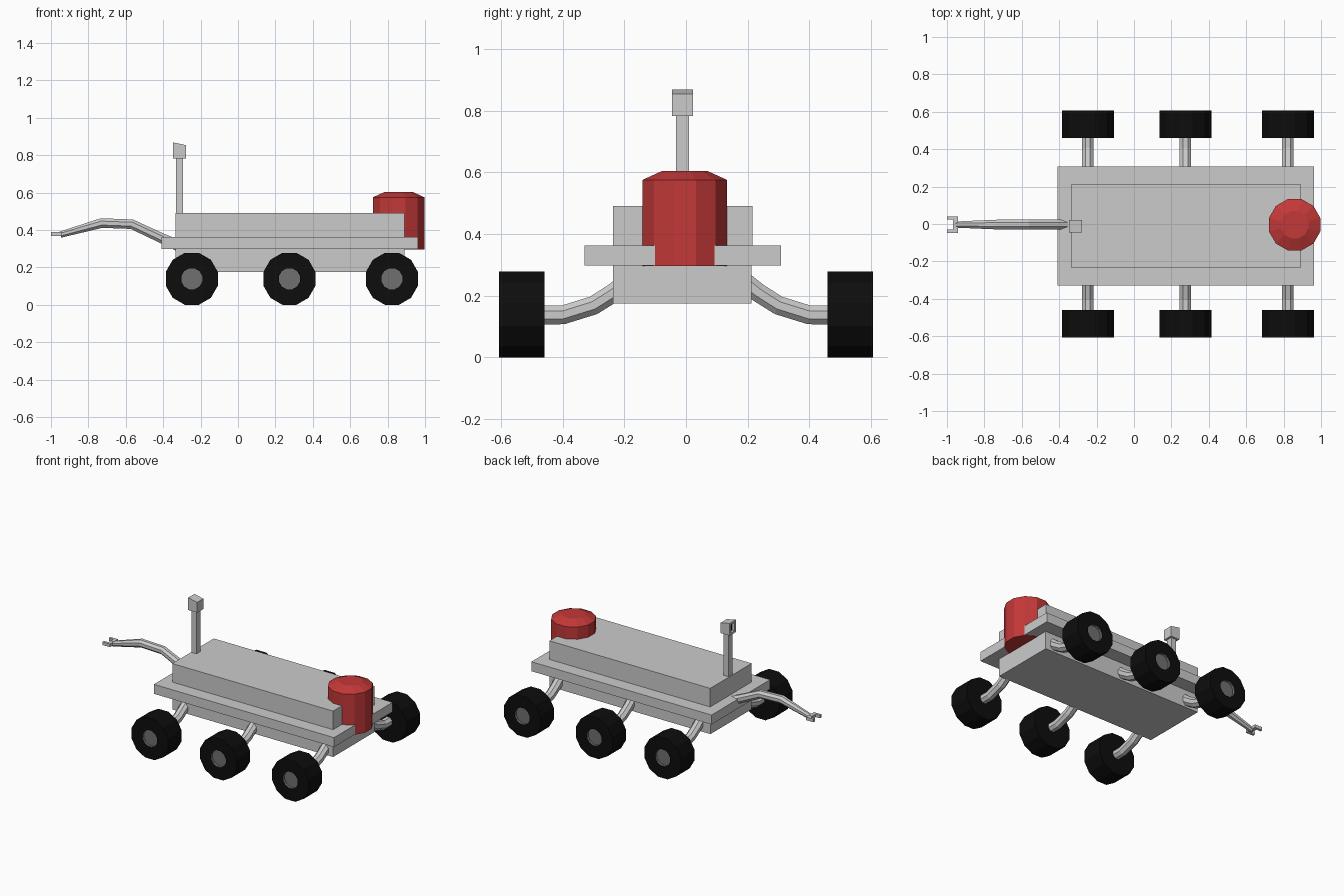
import bpy, bmesh
from math import pi, cos, sin
from mathutils import Matrix, Vector

if "Cube" in bpy.data.objects:
    bpy.data.objects.remove(bpy.data.objects["Cube"])


def material(name, rgb):
    m = bpy.data.materials.new(name)
    m.diffuse_color = (*rgb, 1)
    m.use_nodes = True
    m.node_tree.nodes["Principled BSDF"].inputs["Base Color"].default_value = m.diffuse_color
    return m


BLACK = material("tyre_black", (0.004, 0.004, 0.004))
DARK = material("hub_grey", (0.16, 0.16, 0.16))
RED = material("tank_red", (0.55, 0.04, 0.04))


def finish(name, bm, mats=()):
    bmesh.ops.recalc_face_normals(bm, faces=bm.faces)
    me = bpy.data.meshes.new(name)
    bm.to_mesh(me)
    bm.free()
    for m in mats:
        me.materials.append(m)
    ob = bpy.data.objects.new(name, me)
    bpy.context.collection.objects.link(ob)
    return ob


def add_box(bm, lo, hi):
    lo, hi = Vector(lo), Vector(hi)
    mat = Matrix.Translation((lo + hi) / 2) @ Matrix.Diagonal((*(hi - lo), 1))
    return bmesh.ops.create_cube(bm, size=1, matrix=mat)["verts"]


def box(name, lo, hi):
    bm = bmesh.new()
    add_box(bm, lo, hi)
    return finish(name, bm)


def loft(name, rings, mats=(), last_mat_rings=0):
    """Skin a list of point rings and cap both ends; the last faces may use material 1."""
    bm = bmesh.new()
    vs = [[bm.verts.new(p) for p in r] for r in rings]
    n = len(vs[0])
    bm.faces.new(vs[0])
    for k in range(len(vs) - 1):
        for i in range(n):
            j = (i + 1) % n
            f = bm.faces.new((vs[k][i], vs[k][j], vs[k + 1][j], vs[k + 1][i]))
            if last_mat_rings and k >= len(vs) - 1 - last_mat_rings:
                f.material_index = 1
    cap = bm.faces.new(vs[-1])
    cap.material_index = 1 if last_mat_rings else 0
    return finish(name, bm, mats)


def tube(name, path, radii, side, n=8):
    """Sweep an n-gon along a planar path; side is the normal of the path plane."""
    pts, side, rings = [Vector(p) for p in path], Vector(side), []
    for i, p in enumerate(pts):
        t = (pts[min(i + 1, len(pts) - 1)] - pts[max(i - 1, 0)]).normalized()
        up = side.cross(t)
        rings.append([p + radii[i] * (cos(a) * side + sin(a) * up)
                      for a in ((k + 0.5) * 2 * pi / n for k in range(n))])
    return loft(name, rings)


# Stacked body
box("lower_body", (-0.335, -0.236, 0.175), (0.89, 0.212, 0.30))
box("deck_plate", (-0.41, -0.329, 0.298), (0.962, 0.308, 0.363))
box("upper_body", (-0.335, -0.236, 0.36), (0.89, 0.215, 0.491))

# Red tank with a chamfered lid
loft("tank", [[(0.859 + r * cos(k * pi / 6 + pi / 12), -0.004 + r * sin(k * pi / 6 + pi / 12), z)
               for k in range(12)]
              for r, z in ((0.142, 0.296), (0.142, 0.575), (0.076, 0.604))], [RED])

# Wheels with recessed hubs, and bent suspension legs
for i, x in enumerate((-0.247, 0.275, 0.823)):
    for s, label in ((-1, "front"), (1, "back")):
        loft(f"wheel_{label}_{i}",
             [[(x + r * cos((k + 0.5) * pi / 6), s * y, 0.139 + r * sin((k + 0.5) * pi / 6))
               for k in range(12)]
              for r, y in ((0.144, 0.459), (0.144, 0.606), (0.058, 0.606), (0.058, 0.588))],
             [BLACK, DARK], 1)
        tube(f"leg_{label}_{i}",
             [(x, s * y, z) for y, z in ((0.47, 0.137), (0.40, 0.137), (0.30, 0.168),
                                         (0.235, 0.209), (0.19, 0.245))],
             [0.033] * 5, (1, 0, 0))

# Mast with camera head: slanted top, dark recessed lens facing -x
box("mast", (-0.331, -0.033, 0.48), (-0.293, 0.009, 0.79))
bm = bmesh.new()
for v in add_box(bm, (-0.348, -0.045, 0.783), (-0.279, 0.022, 0.868)):
    if v.co.z > 0.8 and v.co.x > -0.3:
        v.co.z = 0.854
bm.faces.ensure_lookup_table()
bm.normal_update()
lens = min(bm.faces, key=lambda f: f.calc_center_median().x)
bmesh.ops.inset_individual(bm, faces=[lens], thickness=0.018)
inner = bmesh.ops.extrude_discrete_faces(bm, faces=[lens])["faces"][0]
for v in inner.verts:
    v.co.x += 0.02
for f in bm.faces:
    if f is inner or all(g in inner.verts for g in f.verts):
        f.material_index = 1
finish("camera_head", bm, [material("head_grey", (0.8, 0.8, 0.8)), BLACK]).data.materials[0] = None

# Bent arm
tube("arm", [(-0.30, -0.003, 0.308), (-0.41, -0.003, 0.357), (-0.568, -0.003, 0.431),
             (-0.73, -0.003, 0.437), (-0.95, -0.003, 0.375)],
     [0.033, 0.029, 0.028, 0.028, 0.018], (0, 1, 0))

# Two-fingered gripper
bm = bmesh.new()
add_box(bm, (-0.967, -0.03, 0.369), (-0.942, 0.024, 0.39))
for y in (-0.047, 0.024):
    add_box(bm, (-1.0, y, 0.369), (-0.942, y + 0.017, 0.39))
finish("gripper", bm)
